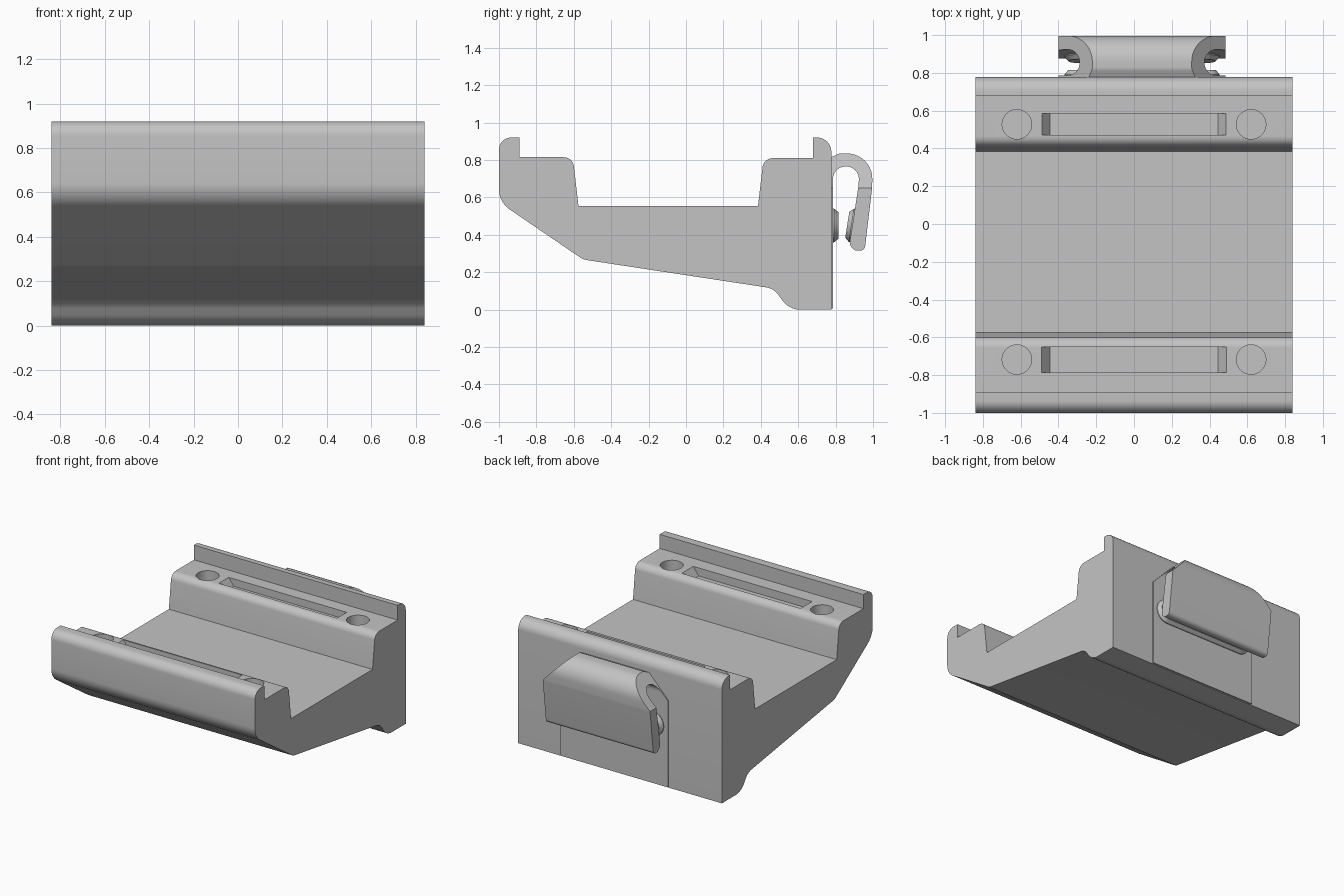
import bpy, bmesh, math
from mathutils import Vector, Matrix

cube = bpy.data.objects.get("Cube")
if cube:
    bpy.data.objects.remove(cube, do_unlink=True)

grey = bpy.data.materials.new("plain_grey")
grey.use_nodes = True
grey.diffuse_color = (0.55, 0.55, 0.55, 1)
grey.node_tree.nodes["Principled BSDF"].inputs["Base Color"].default_value = (0.55, 0.55, 0.55, 1)


def fillet(points, steps=10):
    """Outline from (u, v, radius) corners, each rounded by its radius."""
    out = []
    for i, (u, v, r) in enumerate(points):
        p = Vector((u, v))
        a = (Vector(points[i - 1][:2]) - p).normalized()
        b = (Vector(points[(i + 1) % len(points)][:2]) - p).normalized()
        if r == 0:
            out.append(p)
            continue
        half = a.angle(b) / 2
        centre = p + (a + b).normalized() * (r / math.sin(half))
        start = p + a * (r / math.tan(half)) - centre
        end = p + b * (r / math.tan(half)) - centre
        sweep = math.atan2(start.x * end.y - start.y * end.x, start.dot(end))
        for k in range(steps + 1):
            out.append(centre + Matrix.Rotation(sweep * k / steps, 2) @ start)
    return out


def loft(name, rings, cuts=()):
    """Solid through matching rings, capped, then trimmed by planes."""
    bm = bmesh.new()
    loops = [[bm.verts.new(p) for p in ring] for ring in rings]
    n = len(loops[0])
    for lo, hi in zip(loops, loops[1:]):
        for i in range(n):
            j = (i + 1) % n
            bm.faces.new((lo[i], lo[j], hi[j], hi[i]))
    bm.faces.new(loops[0])
    bm.faces.new(loops[-1])
    bmesh.ops.recalc_face_normals(bm, faces=bm.faces)
    for co, no in cuts:
        geom = bm.verts[:] + bm.edges[:] + bm.faces[:]
        bmesh.ops.bisect_plane(bm, geom=geom, plane_co=co, plane_no=no, clear_outer=True)
        rim = [e for e in bm.edges if e.is_boundary]
        bmesh.ops.holes_fill(bm, edges=rim, sides=0)
    bmesh.ops.recalc_face_normals(bm, faces=bm.faces)
    mesh = bpy.data.meshes.new(name)
    bm.to_mesh(mesh)
    bm.free()
    mesh.materials.append(grey)
    obj = bpy.data.objects.new(name, mesh)
    bpy.context.collection.objects.link(obj)
    return obj


def across(outline, x0, x1):
    """Side outline (y, z) placed at two x positions."""
    return [[(x, p[0], p[1]) for p in outline] for x in (x0, x1)]


def smooth(obj):
    bpy.ops.object.select_all(action='DESELECT')
    obj.select_set(True)
    bpy.context.view_layer.objects.active = obj
    bpy.ops.object.shade_smooth_by_angle(angle=math.radians(25))


# Saddle body: one side profile run across the width
body_profile = fillet([
    (-1, .92, .065), (-.89, .92, 0), (-.89, .815, 0), (-.605, .815, .055),
    (-.575, .555, 0), (.385, .555, 0), (.415, .81, .055), (.68, .81, 0),
    (.68, .92, 0), (.777, .92, .075), (.777, 0, 0), (.55, 0, .12),
    (.47, .113, .1), (-.55, .268, .1), (-1, .575, .13)])
body = loft("saddle_body", across(body_profile, -.84, .84))

# Slots with sloped ends and round holes, cut into both ledges
ledge = .815
cutters = []
for y0, y1 in ((-.785, -.65), (.47, .585)):
    shape = [(-.49, ledge + .05), (-.49, ledge), (-.445, ledge - .06),
             (.445, ledge - .06), (.49, ledge), (.49, ledge + .05)]
    cutters.append(loft("slot_cutter", [[(x, y, z) for x, z in shape] for y in (y0, y1)]))
    for x in (-.62, .62):
        rings = [[(x + .078 * math.cos(t * math.tau / 48),
                   (y0 + y1) / 2 + .078 * math.sin(t * math.tau / 48), z)
                  for t in range(48)] for z in (ledge - .1, ledge + .05)]
        cutters.append(loft("hole_cutter", rings))
bpy.context.view_layer.objects.active = body
for cutter in cutters:
    cutter.hide_render = True
    mod = body.modifiers.new("cut", 'BOOLEAN')
    mod.operation = 'DIFFERENCE'
    mod.solver = 'EXACT'
    mod.object = cutter
    bpy.ops.object.modifier_apply(modifier=mod.name)
    bpy.data.objects.remove(cutter, do_unlink=True)
smooth(body)

# Spring clip: back plate, arch and hanging leg, upper corners trimmed
clip_x, clip_half = .0425, .4425
clip_profile = fillet([
    (.775, .005, 0), (.786, .005, 0), (.786, .765, .066), (.928, .765, .066),
    (.922, .66, .1), (.873, .345, .035), (.905, .315, .03), (.955, .315, .03),
    (.995, .65, .1), (1, .835, .135), (.82, .835, .05), (.775, .815, 0)])
trims = [((clip_x + s * clip_half, 0, .65), (s, 0, .97)) for s in (-1, 1)]
clip = loft("spring_clip", across(clip_profile, clip_x - clip_half, clip_x + clip_half), trims)
smooth(clip)


# Long rounded pads facing each other inside the clip
def pad(name, y, height, tilt):
    rings = []
    for inset, rise in ((0, -.008), (0, .006), (.02, height)):
        w, h = .41 - inset, .09 - inset
        outline = fillet([(-w, -h, h * .98), (w, -h, h * .98), (w, h, h * .98), (-w, h, h * .98)])
        rings.append([(p.x, rise, p.y) for p in outline])
    obj = loft(name, rings)
    obj.data.transform(Matrix.Translation((clip_x, y, .45)) @ tilt)
    smooth(obj)


pad("plate_pad", .786, .03, Matrix.Identity(4))
pad("leg_pad", .89, .028, Matrix.Rotation(math.pi - math.atan(.155), 4, 'X'))
